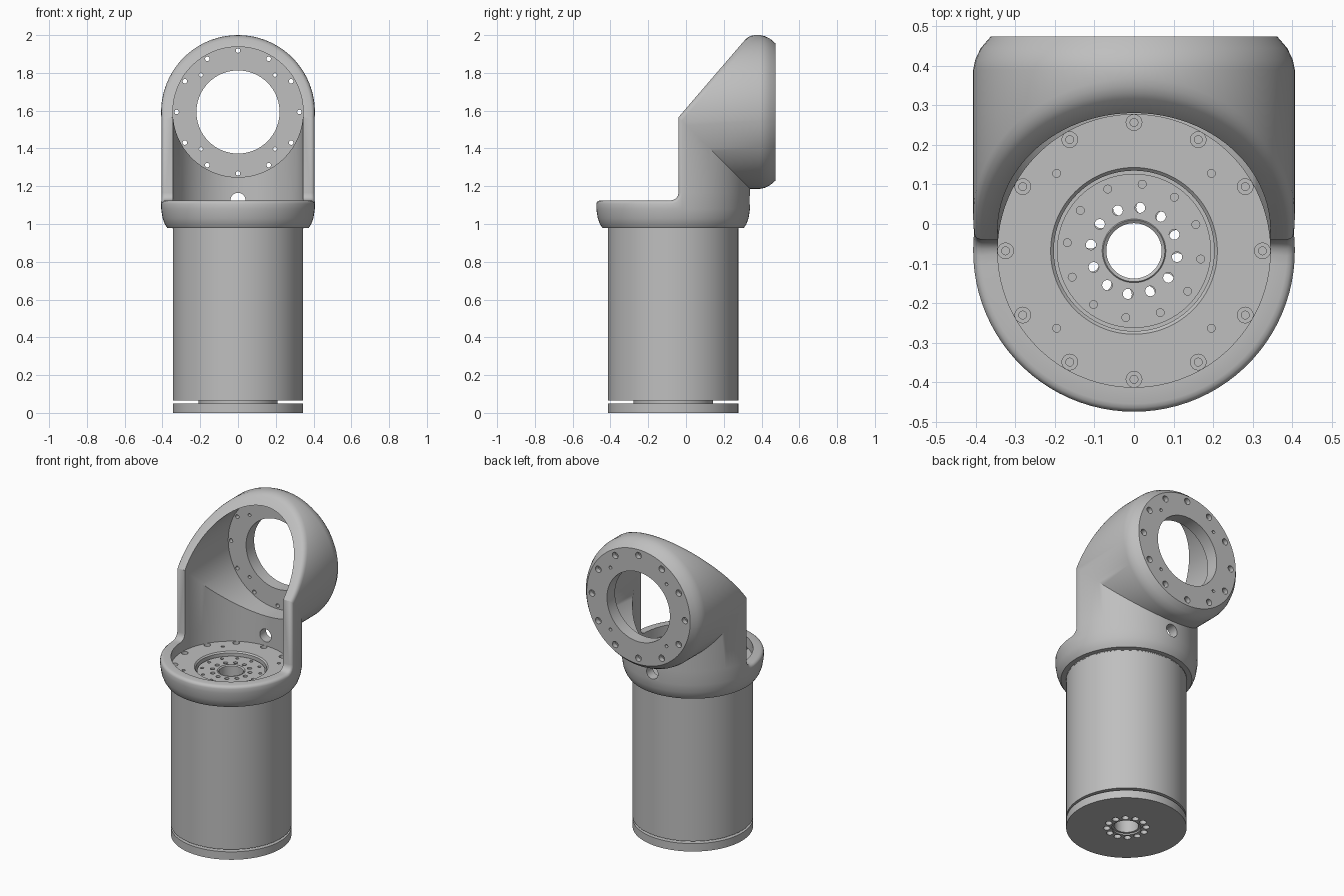
import bpy, bmesh, math
from mathutils import Matrix

if "Cube" in bpy.data.objects:
    bpy.data.objects.remove(bpy.data.objects["Cube"], do_unlink=True)

GREY = (0.52, 0.52, 0.52, 1)
metal = bpy.data.materials.new("satin_grey")
metal.use_nodes = True
metal.diffuse_color = GREY
metal.node_tree.nodes["Principled BSDF"].inputs["Base Color"].default_value = GREY

AXIS_Y, AXIS_Z, R = -0.068, 1.593, 0.407     # elbow axes and outer radius
UPRIGHT = Matrix.Translation((0, AXIS_Y, 0))
REARWARD = Matrix.Translation((0, 0, AXIS_Z)) @ Matrix.Rotation(-math.pi / 2, 4, 'X')


def make(name, bm):
    bmesh.ops.recalc_face_normals(bm, faces=bm.faces)
    mesh = bpy.data.meshes.new(name)
    bm.to_mesh(mesh)
    bm.free()
    mesh.materials.append(metal)
    ob = bpy.data.objects.new(name, mesh)
    bpy.context.collection.objects.link(ob)
    return ob


def ring(name, profile, matrix=UPRIGHT, sides=96):
    """Revolve a closed (radius, height) outline."""
    bm = bmesh.new()
    loops = []
    for i in range(sides):
        a = 2 * math.pi * i / sides
        loops.append([bm.verts.new(matrix @ Matrix.Rotation(a, 4, 'Z') @
                                   Matrix.Translation((r, 0, z)).translation)
                      for r, z in profile])
    n = len(profile)
    for i in range(sides):
        p, q = loops[i], loops[(i + 1) % sides]
        for k in range(n):
            bm.faces.new((p[k], q[k], q[(k + 1) % n], p[(k + 1) % n]))
    return make(name, bm)


def tube(name, inner, outer, low, high, matrix=UPRIGHT):
    return ring(name, [(inner, low), (outer, low), (outer, high), (inner, high)], matrix)


def drill(ob, count, circle, radius, low, high, phase=0, matrix=UPRIGHT, sides=16):
    """Cut a ring of round holes."""
    bm = bmesh.new()
    for i in range(count):
        a = math.radians(phase) + 2 * math.pi * i / count
        spot = Matrix.Translation((circle * math.cos(a), circle * math.sin(a), (low + high) / 2))
        bmesh.ops.create_cone(bm, cap_ends=True, segments=sides, radius1=radius,
                              radius2=radius, depth=high - low, matrix=matrix @ spot)
    cutter = make("hole_cutter", bm)
    cutter.hide_render = True
    mod = ob.modifiers.new("holes", 'BOOLEAN')
    mod.operation, mod.solver, mod.object = 'DIFFERENCE', 'EXACT', cutter
    bpy.context.view_layer.objects.active = ob
    bpy.ops.object.modifier_apply(modifier=mod.name)
    bpy.data.objects.remove(cutter, do_unlink=True)


# Elbow shell: a mitred pipe with an open front, walled and rounded in layers
FRONT, COLLAR_TOP, FILLET, LEAN = -0.04, 1.125, 0.04, 0.86
BACK_COLS = 48
LOWER = [(0.98, 0.375), (1.0, 0.388), (1.03, 0.399), (1.08, R)]
REAR = [(0.39, R), (0.415, 0.402), (0.445, 0.388), (0.475, 0.362)]
ease = [0, 0.002, 0.008, 0.018, 0.032, 0.05]
FRACTIONS = ease + [0.05 + 0.9 * k / 44 for k in range(1, 44)] + [1 - f for f in reversed(ease)]


def layer_columns(radius, inset):
    """Rows of points along each straight line of the pipe wall."""
    t0 = math.acos((FRONT + inset - AXIS_Y) / radius)
    angles = [-t0 + 2 * t0 * k / BACK_COLS for k in range(BACK_COLS + 1)]
    angles += [t0 + (2 * math.pi - 2 * t0) * f for f in FRACTIONS[1:-1]]
    columns = []
    for i, t in enumerate(angles):
        s, c = math.sin(t), math.cos(t)
        y, z = AXIS_Y + radius * c, AXIS_Z - radius * c
        top, start = COLLAR_TOP + FILLET, y
        if i > BACK_COLS:
            reach = max(0, y - FRONT + FILLET)
            top -= math.sqrt(max(0, (FILLET + inset) ** 2 - reach ** 2))
            mitre = AXIS_Z - (FRONT + inset - AXIS_Y)
            start = FRONT + inset + (z - mitre) * LEAN
        col = []
        for h, limit in LOWER:
            r = min(radius, limit)
            col.append((r * s, AXIS_Y + r * c, h))
        col += [(radius * s, y, top), (radius * s, start, z)]
        for d, limit in REAR:
            r = min(radius, limit)
            col.append((r * s, d, AXIS_Z - r * c))
        columns.append(col)
    return columns


bm = bmesh.new()
LAYERS = [(R, 0.018), (0.404, 0.009), (0.397, 0.003), (0.387, 0), (0.345, 0)]
layers = [[[bm.verts.new(p) for p in col] for col in layer_columns(r, e)] for r, e in LAYERS]
cols, rows = len(layers[0]), len(layers[0][0])
edge_use = {}
for i in range(cols):
    j = (i + 1) % cols
    for k in range(rows - 1):
        if i >= BACK_COLS and k == len(LOWER):
            continue                               # open front
        quad = [(i, k), (j, k), (j, k + 1), (i, k + 1)]
        for layer in (layers[0], layers[-1]):
            bm.faces.new([layer[a][b] for a, b in quad])
        for n in range(4):
            edge = frozenset((quad[n], quad[(n + 1) % 4]))
            edge_use[edge] = edge_use.get(edge, 0) + 1
for edge, uses in edge_use.items():
    if uses == 1:
        (a, b), (c, d) = edge
        for near, far in zip(layers, layers[1:]):
            bm.faces.new((near[a][b], near[c][d], far[c][d], far[a][b]))
bmesh.ops.delete(bm, geom=[v for v in bm.verts if not v.link_faces], context='VERTS')
bmesh.ops.remove_doubles(bm, verts=bm.verts, dist=0.0001)
shell = make("elbow_shell", bm)

# Cable hole through the back of the shell
drill(shell, 1, 0, 0.04, 0.15, 0.45, sides=32,
      matrix=Matrix.Translation((0, 0, COLLAR_TOP)) @ Matrix.Rotation(-math.pi / 2, 4, 'X'))

# Bolted flanges: lower one faces up, rear one faces backward
floor = ring("lower_flange", [(0.203, 0.975), (0.346, 0.975), (0.346, 1.06),
                              (0.211, 1.06), (0.203, 1.052)])
drill(floor, 12, 0.325, 0.01, 0.99, 1.1)
drill(floor, 12, 0.325, 0.02, 1.04, 1.1)
drill(floor, 4, 0.277, 0.01, 1.03, 1.1, 45)

rear = tube("rear_flange", 0.22, 0.346, 0.395, 0.475, REARWARD)
drill(rear, 12, 0.325, 0.012, 0.38, 0.49, matrix=REARWARD)
drill(rear, 12, 0.325, 0.02, 0.445, 0.49, matrix=REARWARD)
drill(rear, 4, 0.277, 0.01, 0.38, 0.49, 45, REARWARD)

# Motor housing, base plate and the neck between them
housing = tube("motor_housing", 0.2, 0.345, 0.065, 0.98)
neck = tube("base_neck", 0.19, 0.21, 0.04, 0.075)
base = tube("base_plate", 0.083, 0.345, 0, 0.05)
drill(base, 12, 0.113, 0.02, -0.02, 0.07, 17)

# Output hub with two bolt circles, and the hollow shaft
hub = tube("output_hub", 0.08, 0.195, 0.96, 1.035)
drill(hub, 12, 0.11, 0.013, 0.94, 1.06, 22)
drill(hub, 12, 0.17, 0.01, 1.0, 1.06, 23)
seat = tube("hub_seat", 0.185, 0.205, 0.96, 1.0)
shaft = ring("hollow_shaft", [(0.07, 0.01), (0.083, 0.01), (0.083, 1.032),
                              (0.078, 1.038), (0.07, 1.032)])

# Smooth round walls, keep machined edges crisp
for ob in (shell, floor, rear, housing, neck, base, hub, seat, shaft):
    bpy.ops.object.select_all(action='DESELECT')
    ob.select_set(True)
    bpy.context.view_layer.objects.active = ob
    bpy.ops.object.shade_smooth_by_angle(angle=math.radians(38))
